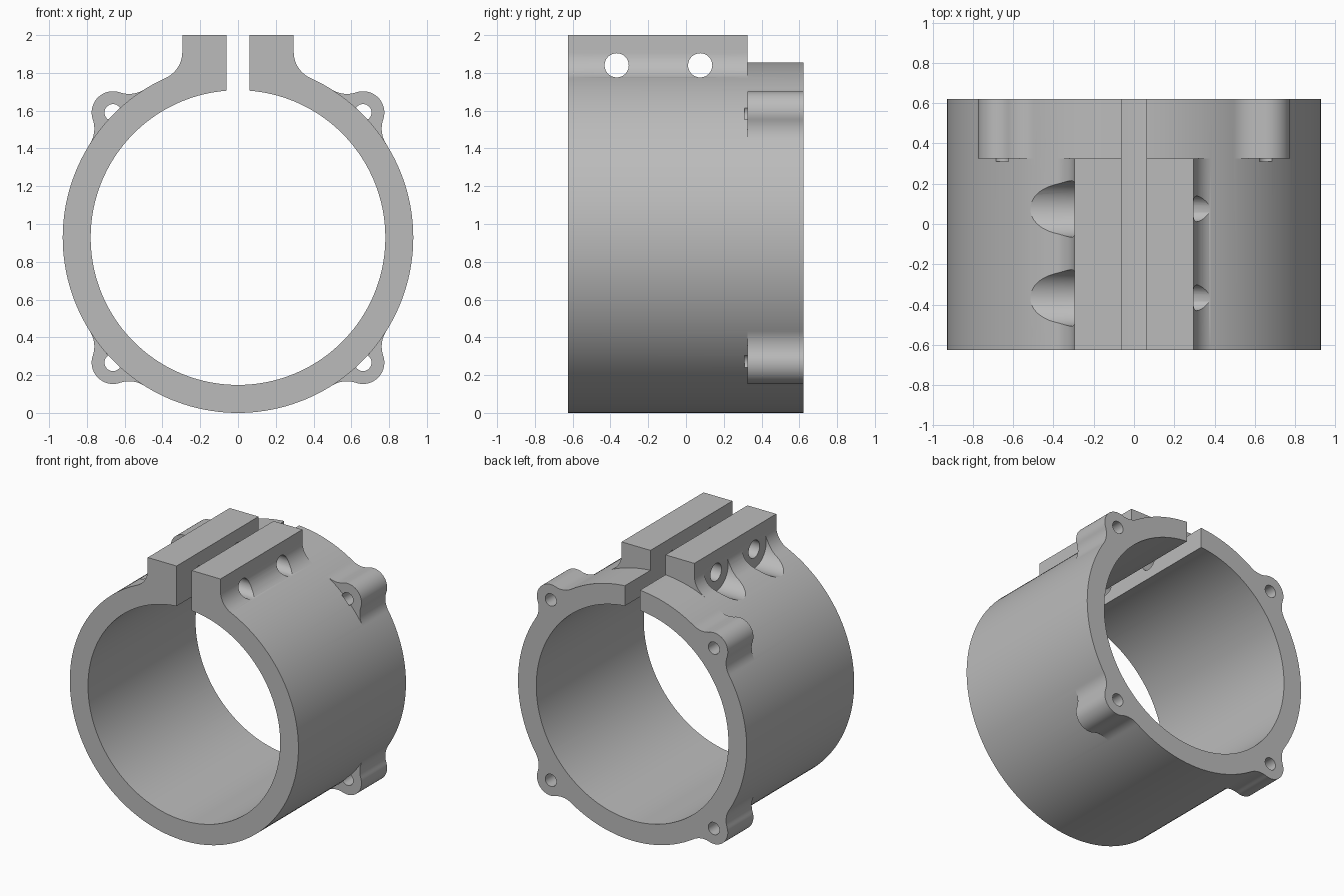
import bpy, bmesh
from math import radians, degrees, sin, cos, pi, sqrt, acos, atan2
from mathutils import Matrix

if "Cube" in bpy.data.objects:
    bpy.data.objects.remove(bpy.data.objects["Cube"])

AXIS_Z = 0.928            # height of the ring axis
OUTER, INNER = 0.928, 0.78
FRONT, STEP, BACK = -0.625, 0.325, 0.622

grey = bpy.data.materials.new("plain grey")
grey.use_nodes = True
colour = (0.5, 0.5, 0.5, 1)
grey.diffuse_color = colour
grey.node_tree.nodes["Principled BSDF"].inputs["Base Color"].default_value = colour


def arc(cx, cz, r, a0, a1, n):
    """Points along an arc, both ends included, angles in radians."""
    angles = [a0 + (a1 - a0) * i / n for i in range(n + 1)]
    return [(cx + r * cos(a), cz + r * sin(a)) for a in angles]


def prism(name, points, y0, y1, turn=0):
    """Extrude an outline around the ring axis from y0 to y1."""
    bm = bmesh.new()
    face = bm.faces.new([bm.verts.new((x, y0, z)) for x, z in points])
    new = bmesh.ops.extrude_face_region(bm, geom=[face])["geom"]
    verts = [v for v in new if isinstance(v, bmesh.types.BMVert)]
    bmesh.ops.translate(bm, verts=verts, vec=(0, y1 - y0, 0))
    bmesh.ops.rotate(bm, verts=bm.verts, matrix=Matrix.Rotation(-turn, 3, "Y"))
    bmesh.ops.translate(bm, verts=bm.verts, vec=(0, 0, AXIS_Z))
    bmesh.ops.recalc_face_normals(bm, faces=bm.faces)
    mesh = bpy.data.meshes.new(name)
    bm.to_mesh(mesh)
    bm.free()
    mesh.materials.append(grey)
    obj = bpy.data.objects.new(name, mesh)
    bpy.context.collection.objects.link(obj)
    return obj


def disc(name, r, y0, y1, n, cx=0, turn=0):
    return prism(name, arc(cx, 0, r, 0, 2 * pi, n)[:-1], y0, y1, turn)


def cross_drill(name, r, x0, x1, y, z):
    """Cylinder lying along x."""
    bpy.ops.mesh.primitive_cylinder_add(
        vertices=48, radius=r, depth=x1 - x0,
        location=((x0 + x1) / 2, y, z), rotation=(0, pi / 2, 0))
    obj = bpy.context.object
    obj.name = name
    obj.data.materials.append(grey)
    return obj


def combine(body, tool, operation):
    mod = body.modifiers.new(tool.name, "BOOLEAN")
    mod.operation, mod.solver, mod.object = operation, "EXACT", tool
    bpy.ops.object.select_all(action="DESELECT")
    bpy.context.view_layer.objects.active = body
    body.select_set(True)
    bpy.ops.object.modifier_apply(modifier=mod.name)
    bpy.data.objects.remove(tool)


# Ring blank
clamp = disc("clamp_ring", OUTER, FRONT, BACK, 160)

# Clamping ears, filleted into the ring
EAR_X, EAR_TOP, FILLET = 0.295, 2 - AXIS_Z, 0.15
fx = EAR_X + FILLET
fz = sqrt((OUTER + FILLET) ** 2 - fx ** 2)
half = [(EAR_X, EAR_TOP)] + arc(fx, fz, FILLET, pi, pi + atan2(fz, fx), 14) + [(0.2, 0.4)]
ears = prism("ears", half + [(-x, z) for x, z in reversed(half)], FRONT, STEP)
combine(clamp, ears, "UNION")

# Four screw lugs at the back, filleted into the ring
LUG_D, LUG_R, HOLE_R = 0.936, 0.113, 0.045
reach, gap = OUTER + FILLET, LUG_R + FILLET
delta = acos((reach ** 2 + LUG_D ** 2 - gap ** 2) / (2 * reach * LUG_D))
cx, cz = reach * cos(delta), reach * sin(delta)
phi = atan2(cz, cx - LUG_D)
half = ([(0.6, 0.08)] + arc(cx, cz, FILLET, pi + delta, pi + phi, 12)
        + arc(LUG_D, 0, LUG_R, phi, 0, 12)[1:])
outline = half + [(x, -z) for x, z in reversed(half[:-1])]
turns = [radians(a) for a in (45, 135, 225, 315)]
for turn in turns:
    combine(clamp, prism("lug", outline, STEP, BACK, turn), "UNION")

# Bore and split
combine(clamp, disc("bore", INNER, -1, 1, 160), "DIFFERENCE")
split = [(-0.061, 0.5), (0.061, 0.5), (0.061, 1.5), (-0.061, 1.5)]
combine(clamp, prism("split", split, -1, 1), "DIFFERENCE")

# Lug screw holes
for turn in turns:
    hole = disc("lug_hole", HOLE_R, STEP - 0.014, 1, 32, LUG_D, turn)
    combine(clamp, hole, "DIFFERENCE")

# Ear screw holes, with head clearance on the right side
for y in (-0.367, 0.075):
    combine(clamp, cross_drill("ear_hole", 0.064, -0.8, 0.8, y, 1.84), "DIFFERENCE")
    combine(clamp, cross_drill("head_clearance", 0.14, -0.9, -EAR_X - 0.001, y, 1.84), "DIFFERENCE")

# Tidy and shade
bm = bmesh.new()
bm.from_mesh(clamp.data)
bmesh.ops.remove_doubles(bm, verts=bm.verts, dist=0.0005)
bm.to_mesh(clamp.data)
bm.free()
bpy.ops.object.select_all(action="DESELECT")
clamp.select_set(True)
bpy.context.view_layer.objects.active = clamp
bpy.ops.object.shade_smooth_by_angle(angle=radians(30))
